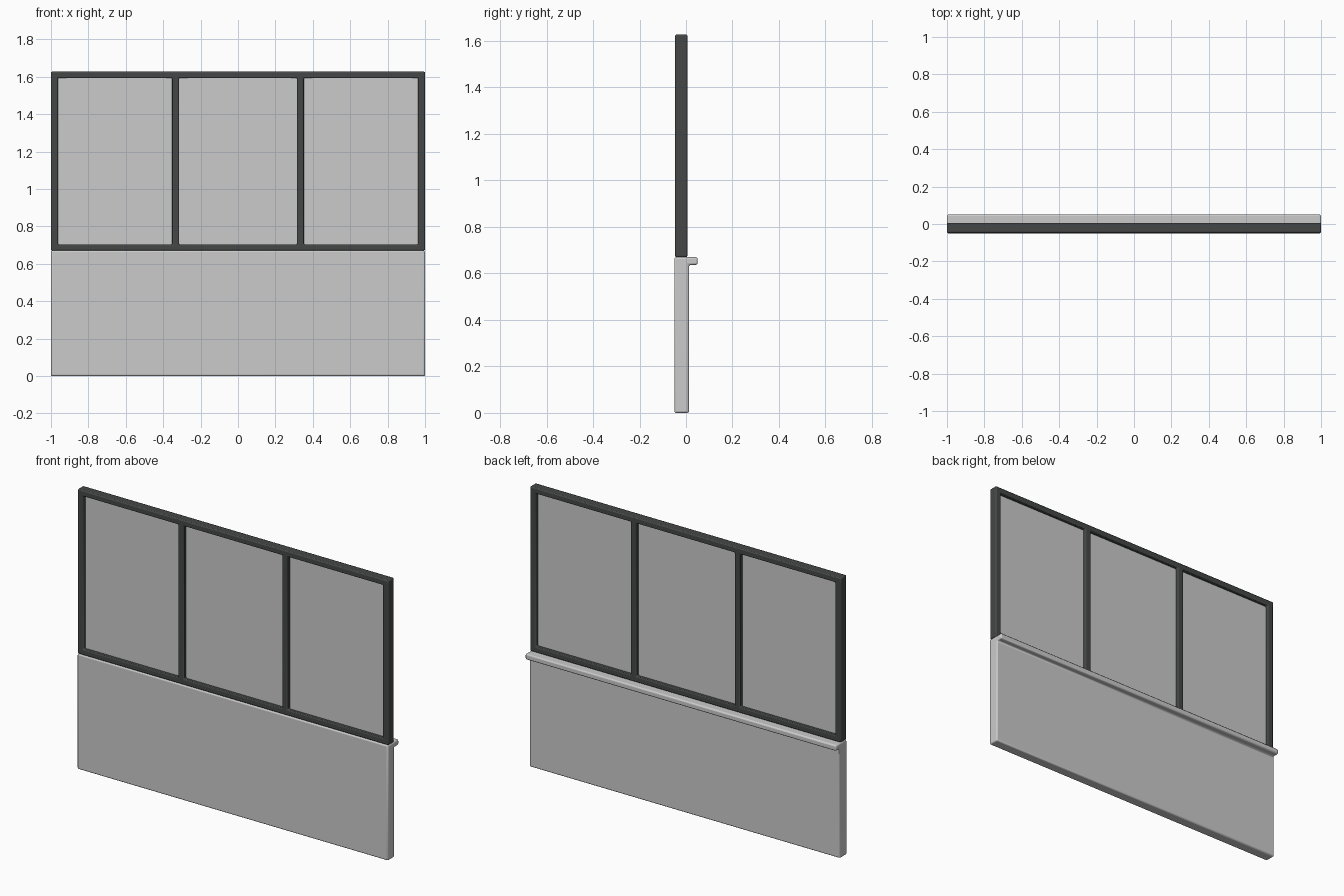
import bpy, bmesh
from mathutils import Vector

if "Cube" in bpy.data.objects:
    bpy.data.objects.remove(bpy.data.objects["Cube"])


def finish(name, bm, bevel, segments=2, color=None):
    bmesh.ops.recalc_face_normals(bm, faces=bm.faces)
    mesh = bpy.data.meshes.new(name)
    bm.to_mesh(mesh)
    bm.free()
    ob = bpy.data.objects.new(name, mesh)
    bpy.context.collection.objects.link(ob)
    if bevel:
        mod = ob.modifiers.new("Bevel", 'BEVEL')
        mod.width = bevel
        mod.segments = segments
        mod.limit_method = 'ANGLE'
    if color:
        mat = bpy.data.materials.new(name)
        mat.diffuse_color = color
        mat.use_nodes = True
        mat.node_tree.nodes["Principled BSDF"].inputs["Base Color"].default_value = mat.diffuse_color
        mesh.materials.append(mat)
    bpy.ops.object.select_all(action='DESELECT')
    ob.select_set(True)
    bpy.context.view_layer.objects.active = ob
    bpy.ops.object.shade_smooth_by_angle()
    return ob


def extrude(bm, faces, offset):
    geom = bmesh.ops.extrude_face_region(bm, geom=faces)["geom"]
    verts = [g for g in geom if isinstance(g, bmesh.types.BMVert)]
    bmesh.ops.translate(bm, verts=verts, vec=Vector(offset))


# Low wall with a rounded sill along the back, one profile (y, z) run along x
profile = [(-0.05, 0), (0.013, 0), (0.013, 0.637), (0.05, 0.637),
           (0.05, 0.67), (-0.05, 0.67)]
bm = bmesh.new()
face = bm.faces.new([bm.verts.new((-1, y, z)) for y, z in profile])
extrude(bm, [face], (2, 0, 0))
finish("low_wall", bm, 0.008, 3)

# Window frame: a grid of strips with three openings left out
xs = [-1, -0.963, -0.352, -0.315, 0.315, 0.352, 0.963, 1]
zs = [0.67, 0.703, 1.593, 1.627]
bm = bmesh.new()
grid = [[bm.verts.new((x, -0.047, z)) for z in zs] for x in xs]
faces = []
for i in range(7):
    for j in range(3):
        if not (i % 2 and j == 1):
            faces.append(bm.faces.new((grid[i][j], grid[i + 1][j],
                                       grid[i + 1][j + 1], grid[i][j + 1])))
extrude(bm, faces, (0, 0.053, 0))
finish("window_frame", bm, 0.006, 2, (0.06, 0.063, 0.063, 1))

# Thin panes in the middle of the frame depth
for n, i in enumerate((1, 3, 5)):
    x0, x1 = xs[i] - 0.006, xs[i + 1] + 0.006
    bm = bmesh.new()
    face = bm.faces.new([bm.verts.new(p) for p in (
        (x0, -0.026, 0.697), (x1, -0.026, 0.697),
        (x1, -0.026, 1.599), (x0, -0.026, 1.599))])
    extrude(bm, [face], (0, 0.011, 0))
    finish(f"window_pane_{n + 1}", bm, 0)
